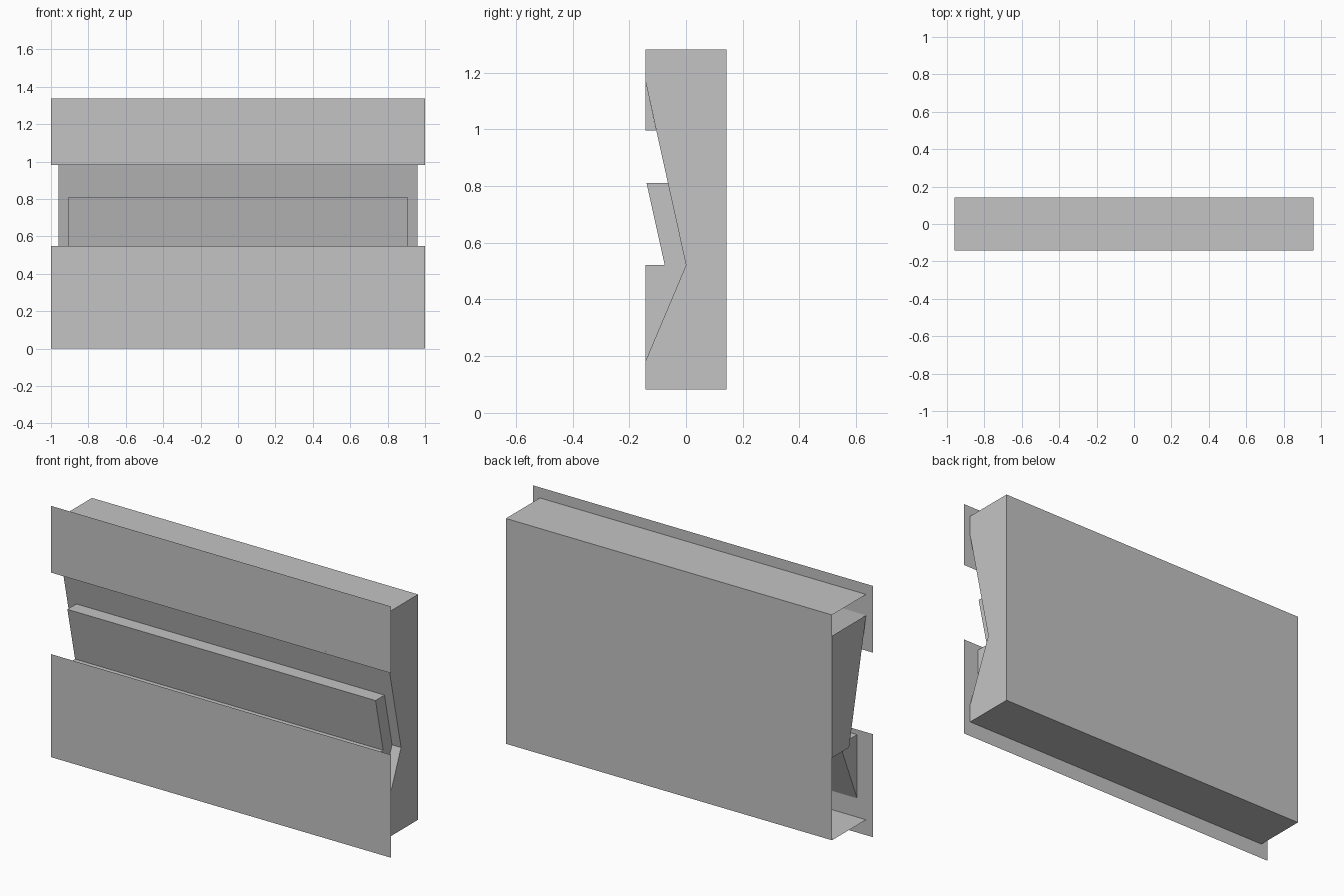
import bpy, bmesh

cube = bpy.data.objects.get("Cube")
if cube:
    bpy.data.objects.remove(cube, do_unlink=True)

grey = bpy.data.materials.new("light_grey")
grey.use_nodes = True
colour = (0.55, 0.55, 0.55, 1)
grey.diffuse_color = colour
grey.node_tree.nodes["Principled BSDF"].inputs["Base Color"].default_value = colour


def make_object(name, bm):
    mesh = bpy.data.meshes.new(name)
    bm.to_mesh(mesh)
    bm.free()
    mesh.materials.append(grey)
    obj = bpy.data.objects.new(name, mesh)
    bpy.context.collection.objects.link(obj)
    return obj


def panel(name, points):
    """One flat polygon."""
    bm = bmesh.new()
    bm.faces.new([bm.verts.new(p) for p in points])
    return make_object(name, bm)


def prism(name, profile, x0, x1, skip=(), left_cap=True):
    """Extrude a (y, z) profile along x; skip lists the sides left open."""
    bm = bmesh.new()
    a = [bm.verts.new((x0, y, z)) for y, z in profile]
    b = [bm.verts.new((x1, y, z)) for y, z in profile]
    n = len(profile)
    for i in range(n):
        if i not in skip:
            j = (i + 1) % n
            bm.faces.new((a[i], a[j], b[j], b[i]))
    bm.faces.new(b)
    if left_cap:
        bm.faces.new(a[::-1])
    bmesh.ops.recalc_face_normals(bm, faces=bm.faces)
    return make_object(name, bm)


front, back = -0.143, 0.143
bottom, top = 0.082, 1.281
low, apex, high = 0.182, 0.521, 1.17
side, inner = 0.96, 0.907

# Hollow casing with a V-shaped front, its left end partly open
casing = [(front, top), (front, high), (0, apex), (front, low),
          (front, bottom), (back, bottom), (back, top)]
prism("casing", casing, -side, side, skip=(0, 2, 3), left_cap=False)
panel("end_panel", [(-side, front, high), (-side, 0, apex),
                    (-side, back, apex), (-side, back, high)])
panel("lower_slope", [(-inner, front, low), (side, front, low),
                      (side, 0, apex), (-inner, 0, apex)])

# Wide front plates
for name, z0, z1 in (("lower_plate", 0, 0.548), ("upper_plate", 0.982, 1.337)):
    panel(name, [(-1, front, z0), (1, front, z0), (1, front, z1), (-1, front, z1)])

# Blocks behind the plates
prism("lower_block", [(front, low), (0, apex), (front, apex)],
      -inner, inner, skip=(0, 2))
prism("upper_block", [(front, high), (-0.105, 0.996), (front, 0.996)],
      -inner, inner, skip=(0, 2))

# Slanted bar in the recess
prism("slanted_bar", [(-0.139, 0.81), (-0.063, 0.81), (0, apex), (-0.075, apex)],
      -inner, inner, skip=(1,))
